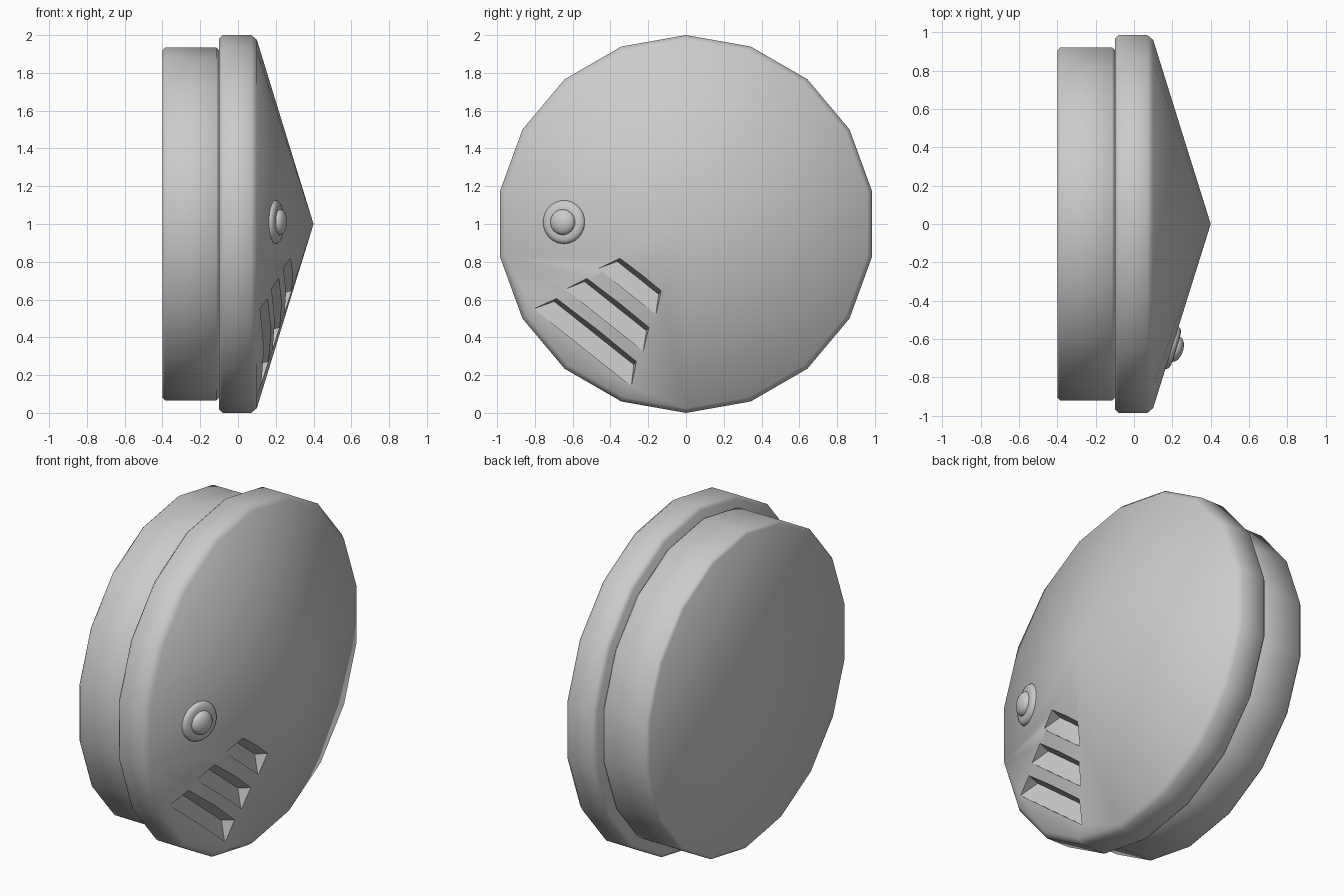
import bpy, bmesh, math
from mathutils import Matrix, Vector

if "Cube" in bpy.data.objects:
    bpy.data.objects.remove(bpy.data.objects["Cube"])


def finish(name, bm, smooth=50):
    bmesh.ops.recalc_face_normals(bm, faces=bm.faces)
    mesh = bpy.data.meshes.new(name)
    bm.to_mesh(mesh)
    bm.free()
    ob = bpy.data.objects.new(name, mesh)
    bpy.context.collection.objects.link(ob)
    shade(ob, smooth)
    return ob


def activate(ob):
    bpy.ops.object.select_all(action='DESELECT')
    ob.select_set(True)
    bpy.context.view_layer.objects.active = ob


def shade(ob, angle):
    activate(ob)
    bpy.ops.object.shade_smooth_by_angle(angle=math.radians(angle))


def lathe(name, profile, sides, matrix):
    """Revolve (axial, radius) points around local x; radius 0 is a pole, open ends get capped."""
    bm = bmesh.new()
    rings = []
    for a, r in profile:
        n = sides if r > 0 else 1
        rings.append([bm.verts.new((a, r * math.sin(2 * math.pi * k / sides),
                                    r * math.cos(2 * math.pi * k / sides))) for k in range(n)])
    for p, q in zip(rings, rings[1:]):
        for k in range(sides):
            j = (k + 1) % sides
            if len(q) == 1:
                bm.faces.new((p[k], p[j], q[0]))
            else:
                bm.faces.new((p[k], p[j], q[j], q[k]))
    for ring in (rings[0], rings[-1]):
        if len(ring) > 1:
            bm.faces.new(ring)
    bm.transform(matrix)
    return finish(name, bm)


centre = Matrix.Translation((0, 0, 1))

# Rear drum and conical front cover
lathe("rear_drum", [(-0.4, 0.92), (-0.385, 0.935), (-0.115, 0.935), (-0.1, 0.92)], 18, centre)
cover = lathe("front_cover", [(-0.1, 0.98), (-0.08, 1.0), (0.07, 1.0),
                              (0.1, 0.975), (0.4, 0)], 18, centre)


# Louvre slots: wedge cuts, (inner u, outer u, inner half width, outer half width)
def cone_x(r):
    return 0.4 - 0.3 * r / 0.967


for u0, u1, wi, wo in [(0.733, 0.855, 0.27, 0.33),
                       (0.55, 0.669, 0.21, 0.263),
                       (0.358, 0.475, 0.14, 0.195)]:
    top = cone_x(u0)
    lip = cone_x(math.hypot(u1, wo))
    floor = lip - 0.03
    bm = bmesh.new()
    for u, w, x in [(u0 + 0.025, wi, floor), (u1, wo, lip),
                    (u0 - 0.025, wi, 2 * top - floor), (u1, wo, 2 * top - floor)]:
        for s in (-1, 1):
            t = s * w - 0.022
            bm.verts.new((x, -0.62 * u + 0.78 * t, 1 - 0.78 * u - 0.62 * t))
    bmesh.ops.convex_hull(bm, input=bm.verts)
    cutter = finish("slot_cutter", bm)
    cutter.hide_render = True
    mod = cover.modifiers.new("slot", 'BOOLEAN')
    mod.operation = 'DIFFERENCE'
    mod.solver = 'EXACT'
    mod.object = cutter
    activate(cover)
    bpy.ops.object.modifier_apply(modifier=mod.name)
    bpy.data.objects.remove(cutter)
shade(cover, 50)

# Button: collar and dome standing square to the cone surface
seat = Matrix.Translation((0.195, -0.645, 1.01)) @ \
    Vector((1, 0, 0)).rotation_difference(Vector((0.956, -0.293, 0))).to_matrix().to_4x4()
lathe("button_collar", [(-0.03, 0.115), (0.005, 0.115), (0.018, 0.107), (0.024, 0.09),
                        (0.026, 0.07)], 32, seat)
dome = [(0.0, 0.068)] + [(0.025 + 0.038 * math.sin(math.radians(a)),
                          0.068 * math.cos(math.radians(a))) for a in range(0, 90, 15)]
lathe("button_dome", dome + [(0.063, 0)], 32, seat)
